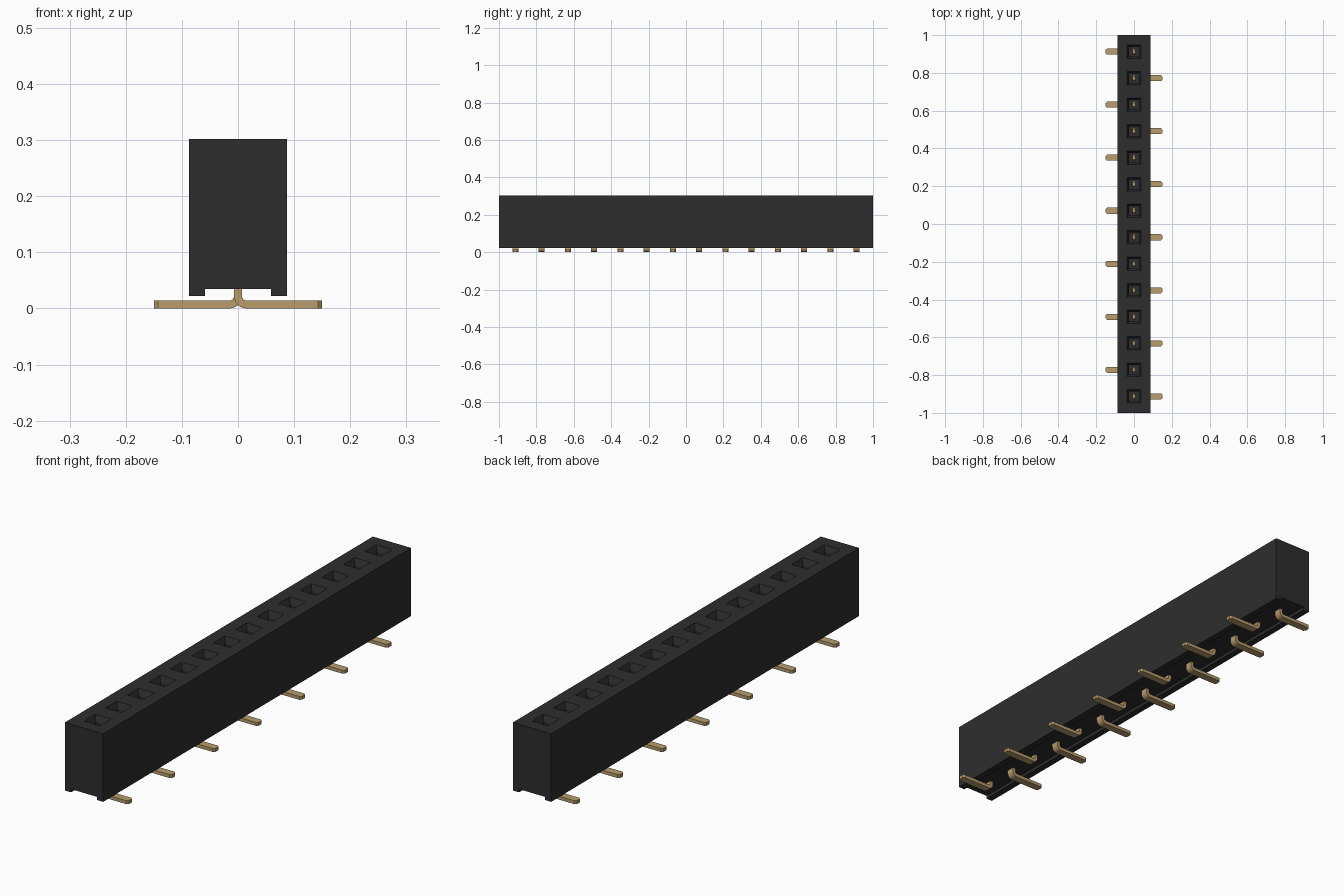
import bpy, bmesh, math
from mathutils import Vector

if "Cube" in bpy.data.objects:
    bpy.data.objects.remove(bpy.data.objects["Cube"], do_unlink=True)

COUNT, PITCH = 14, 0.1404
HALF_SOCKET = 0.036
CENTRES = [(i - (COUNT - 1) / 2) * PITCH for i in range(COUNT)]


def make_material(name, colour):
    mat = bpy.data.materials.new(name)
    mat.use_nodes = True
    mat.diffuse_color = (*colour, 1)
    mat.node_tree.nodes["Principled BSDF"].inputs["Base Color"].default_value = (*colour, 1)
    return mat


BLACK = make_material("black plastic", (0.027, 0.027, 0.027))
GOLD = make_material("gold metal", (0.48, 0.335, 0.155))


def finish(name, bm, mat):
    bmesh.ops.recalc_face_normals(bm, faces=bm.faces)
    mesh = bpy.data.meshes.new(name)
    bm.to_mesh(mesh)
    bm.free()
    mesh.materials.append(mat)
    obj = bpy.data.objects.new(name, mesh)
    bpy.context.collection.objects.link(obj)
    return obj


def loft(bm, rings):
    """Skin closed rings of points and cap both ends."""
    rows = [[bm.verts.new(p) for p in ring] for ring in rings]
    n = len(rows[0])
    for a, b in zip(rows, rows[1:]):
        for i in range(n):
            j = (i + 1) % n
            bm.faces.new((a[i], a[j], b[j], b[i]))
    bm.faces.new(rows[0])
    bm.faces.new(rows[-1])


# Housing: channelled profile swept along y, divided at every socket
half = [(HALF_SOCKET, 0.302), (0.087, 0.302), (0.087, 0.022), (0.059, 0.022), (0.059, 0.035)]
profile = half + [(-x, z) for x, z in reversed(half)]
stations = [-1.0] + [c + s * HALF_SOCKET for c in CENTRES for s in (-1, 1)] + [1.0]
bm = bmesh.new()
loft(bm, [[(x, y, z) for x, z in profile] for y in stations])
bmesh.ops.recalc_face_normals(bm, faces=bm.faces)

# Sockets: funnel mouth, then a deep square shaft
sockets = []
for f in bm.faces:
    c = f.calc_center_median()
    if c.z > 0.3 and abs(c.x) < 0.01 and min(abs(c.y - y) for y in CENTRES) < 0.01:
        sockets.append(f)
bmesh.ops.inset_individual(bm, faces=sockets, thickness=0.015)
for f in sockets:
    bmesh.ops.translate(bm, verts=f.verts, vec=(0, 0, -0.025))
floors = bmesh.ops.extrude_discrete_faces(bm, faces=sockets)["faces"]
for f in floors:
    bmesh.ops.translate(bm, verts=f.verts, vec=(0, 0, -0.18))
finish("housing", bm, BLACK)

# Contact: flat strip running down, round the bend and out to a tapered foot
T, W, BEND = 0.007, 0.016, 0.015
path = [(0, 0.165, 0.6), (0, 0.158, 1)]     # x, z, width factor
for k in range(7):
    a = math.pi + k * math.pi / 12
    path.append((BEND + BEND * math.cos(a), 0.022 + BEND * math.sin(a), 1))
path += [(0.143, T, 1), (0.15, T, 0.6)]


def make_contact(name, y, side):
    rings = []
    for i, (x, z, w) in enumerate(path):
        ang = min(max(i - 2, 0), 6) * math.pi / 12
        nx, nz = math.cos(ang) * T, math.sin(ang) * T
        rings.append([Vector((side * (x + s * nx), y + t * w * W, z + s * nz))
                      for s, t in ((1, 1), (1, -1), (-1, -1), (-1, 1))])
    bm = bmesh.new()
    loft(bm, rings)
    obj = finish(name, bm, GOLD)
    bpy.ops.object.select_all(action="DESELECT")
    obj.select_set(True)
    bpy.context.view_layer.objects.active = obj
    bpy.ops.object.shade_smooth_by_angle(angle=math.radians(25))


for i, y in enumerate(CENTRES):
    make_contact(f"contact_{i + 1:02d}", y, 1 if i % 2 == 0 else -1)
